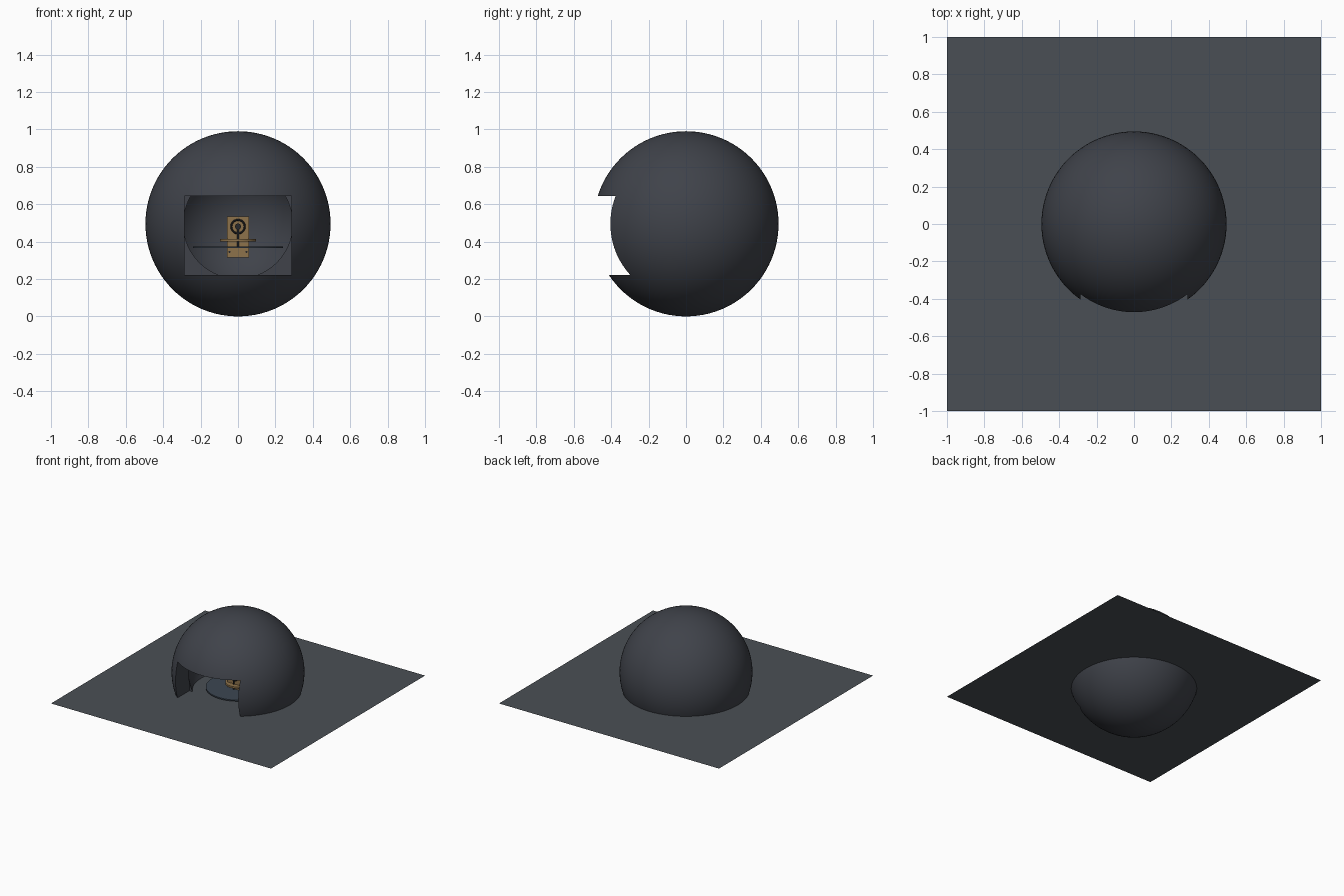
import bpy, math

if "Cube" in bpy.data.objects:
    bpy.data.objects.remove(bpy.data.objects["Cube"])

C = 0.495  # sphere centre height


def colour(ob, name, rgb):
    mat = bpy.data.materials.get(name) or bpy.data.materials.new(name)
    mat.diffuse_color = (*rgb, 1)
    mat.use_nodes = True
    mat.node_tree.nodes["Principled BSDF"].inputs["Base Color"].default_value = mat.diffuse_color
    ob.data.materials.clear()
    ob.data.materials.append(mat)


def finish(name, mat=None, rgb=None, smooth=False):
    ob = bpy.context.object
    ob.name = name
    if mat:
        colour(ob, mat, rgb)
    if smooth:
        bpy.ops.object.shade_smooth_by_angle(angle=math.radians(35))
    return ob


def box(name, lo, hi, mat=None, rgb=None):
    bpy.ops.mesh.primitive_cube_add(size=1, location=[(a + b) / 2 for a, b in zip(lo, hi)])
    bpy.context.object.scale = [b - a for a, b in zip(lo, hi)]
    bpy.ops.object.transform_apply(location=False)
    return finish(name, mat, rgb)


def cyl(name, r, h, loc, mat, rgb, rot=(0, 0, 0), n=48):
    bpy.ops.mesh.primitive_cylinder_add(vertices=n, radius=r, depth=h, location=loc, rotation=rot)
    return finish(name, mat, rgb, True)


def ball(name, r, loc):
    bpy.ops.mesh.primitive_uv_sphere_add(segments=96, ring_count=48, radius=r, location=loc)
    return finish(name)


DARK, FLOOR, BLUE = (0.05, 0.055, 0.068), (0.068, 0.078, 0.09), (0.045, 0.062, 0.085)
GOLD, BLACK = (0.27, 0.17, 0.07), (0.02, 0.02, 0.022)

# Spherical shell with a rectangular window opening into a round chamber
shell = ball("shell", C, (0, 0, C))
cutters = [box("window_cutter", (-0.285, -0.7, 0.22), (0.285, -0.225, 0.645)),
           ball("chamber_cutter", 0.369, (0, 0, C))]
for c in cutters:
    m = shell.modifiers.new("cut", 'BOOLEAN')
    m.operation, m.solver, m.object = 'DIFFERENCE', 'EXACT', c
bpy.context.view_layer.objects.active = shell
for o in bpy.context.selected_objects:
    o.select_set(False)
shell.select_set(True)
for m in list(shell.modifiers):
    bpy.ops.object.modifier_apply(modifier=m.name)
for c in cutters:
    bpy.data.objects.remove(c)
colour(shell, "shell_grey", DARK)
bpy.ops.object.shade_smooth_by_angle(angle=math.radians(30))

# Flat surface crossing the shell
bpy.ops.mesh.primitive_plane_add(size=2, location=(0, 0, 0.35))
finish("surface_plane", "surface_grey", FLOOR)

# Round dais
cyl("dais", 0.24, 0.01, (0, 0, 0.37), "dais_blue", BLUE, n=64)

# Small brass device on the dais
box("device_body", (-0.06, -0.05, 0.315), (0.06, 0.05, 0.535), "brass", GOLD)
cyl("device_flange", 0.095, 0.014, (0, 0, 0.408), "brass", GOLD)
cyl("device_stem", 0.006, 0.1, (0, -0.056, 0.42), "black", BLACK, n=16)
cyl("device_hub", 0.016, 0.02, (0, -0.055, 0.48), "black", BLACK, (math.pi / 2, 0, 0), 24)
bpy.ops.mesh.primitive_torus_add(major_radius=0.036, minor_radius=0.005, major_segments=32,
                                 minor_segments=10, location=(0, -0.052, 0.48),
                                 rotation=(math.pi / 2, 0, 0))
finish("device_ring", "black", BLACK, True)
for s in (-1, 1):
    cyl("device_stud", 0.006, 0.01, (s * 0.045, -0.052, 0.345), "black", BLACK,
        (math.pi / 2, 0, 0), 12)
